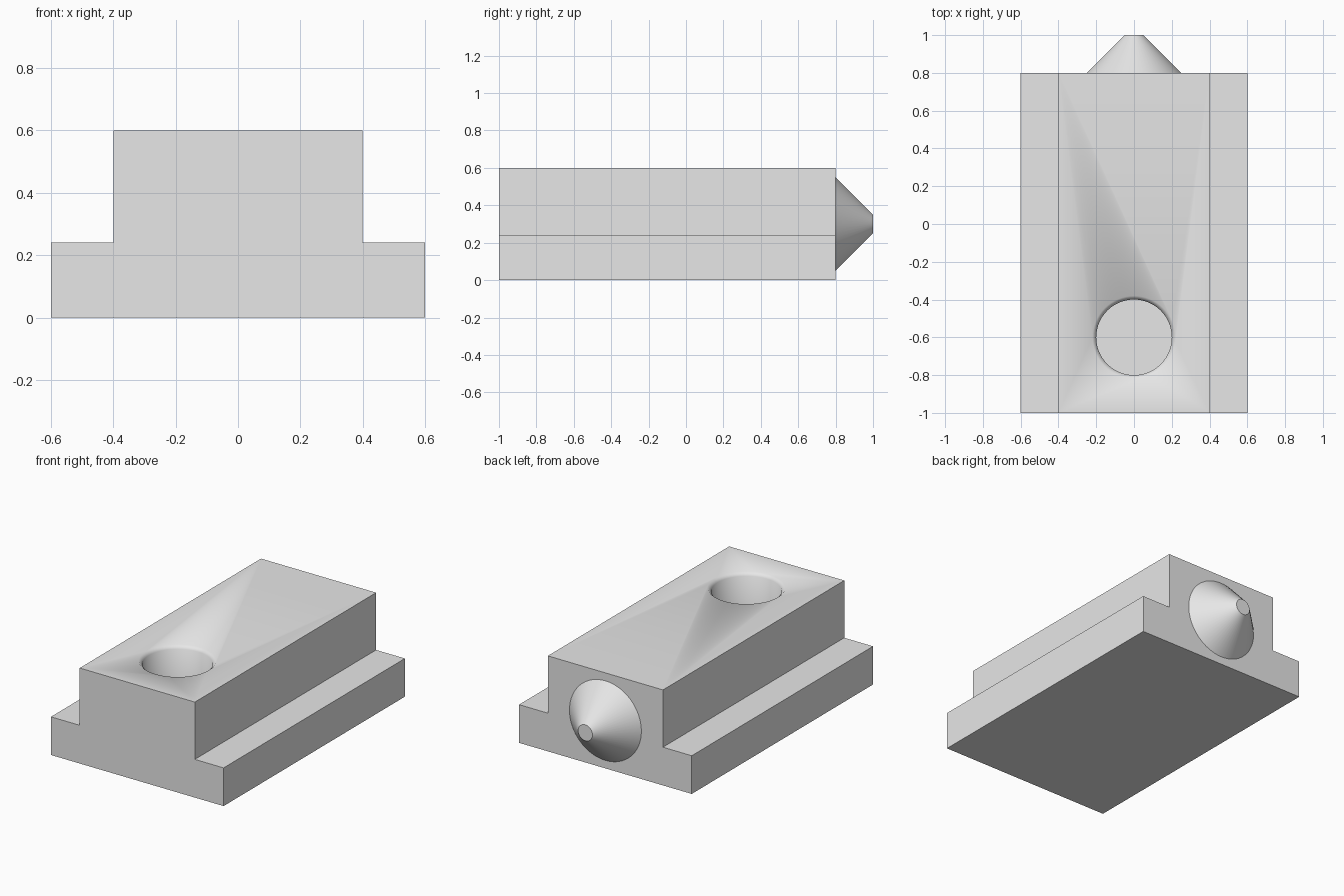
import bpy
import bmesh
import math
from mathutils import Matrix, Vector

default_cube = bpy.data.objects.get("Cube")
if default_cube:
    bpy.data.objects.remove(default_cube, do_unlink=True)

SIDES = 64

grey = bpy.data.materials.new("light_grey")
grey.use_nodes = True
grey.diffuse_color = (0.8, 0.8, 0.8, 1)
grey.node_tree.nodes["Principled BSDF"].inputs["Base Color"].default_value = grey.diffuse_color


def make_object(name, bm):
    bmesh.ops.recalc_face_normals(bm, faces=bm.faces[:])
    mesh = bpy.data.meshes.new(name)
    bm.to_mesh(mesh)
    bm.free()
    mesh.materials.append(grey)
    obj = bpy.data.objects.new(name, mesh)
    bpy.context.collection.objects.link(obj)
    return obj


def add_cone(bm, r1, r2, depth, centre, rotation=Matrix()):
    bmesh.ops.create_cone(bm, cap_ends=True, segments=SIDES, radius1=r1, radius2=r2,
                          depth=depth, matrix=Matrix.Translation(centre) @ rotation)


def smooth(obj):
    bpy.ops.object.select_all(action="DESELECT")
    obj.select_set(True)
    bpy.context.view_layer.objects.active = obj
    bpy.ops.object.shade_smooth_by_angle(angle=math.radians(50))


# Stepped body: mirrored profile extruded front to back
half = [(0.6, 0), (0.6, 0.24), (0.4, 0.24), (0.4, 0.6)]
outline = half + [(-x, z) for x, z in reversed(half)]
bm = bmesh.new()
profile = bm.faces.new([bm.verts.new((x, -1, z)) for x, z in outline])
extruded = bmesh.ops.extrude_face_region(bm, geom=[profile])["geom"]
bmesh.ops.translate(bm, vec=Vector((0, 1.8, 0)),
                    verts=[v for v in extruded if isinstance(v, bmesh.types.BMVert)])
body = make_object("stepped_body", bm)

# Blind hole cutter with a chamfered rim, as one revolved outline
bm = bmesh.new()
outline = [(0, 0.2), (0.2, 0.2), (0.2, 0.58), (0.24, 0.62), (0, 0.62)]
points = [bm.verts.new((r, -0.6, z)) for r, z in outline]
edges = [bm.edges.new(pair) for pair in zip(points, points[1:])]
bmesh.ops.spin(bm, geom=points + edges, cent=(0, -0.6, 0), axis=(0, 0, 1),
               angle=math.tau, steps=SIDES)
bmesh.ops.remove_doubles(bm, verts=bm.verts[:], dist=0.0001)
cutter = make_object("hole_cutter", bm)
cutter.hide_render = True

# Cut the hole and drop the cutter
cut = body.modifiers.new("hole", "BOOLEAN")
cut.operation = "DIFFERENCE"
cut.solver = "EXACT"
cut.object = cutter
bpy.context.view_layer.objects.active = body
bpy.ops.object.modifier_apply(modifier=cut.name)
bpy.data.objects.remove(cutter, do_unlink=True)
smooth(body)

# Truncated cone on the back face
bm = bmesh.new()
add_cone(bm, 0.25, 0.05, 0.2, (0, 0.9, 0.3), Matrix.Rotation(-math.pi / 2, 4, "X"))
# Tip cap stays crisp because its edge is just under the smoothing limit otherwise
for edge in bm.edges:
    if len({round(f.normal.y, 2) for f in edge.link_faces}) > 1:
        edge.smooth = False
cone = make_object("back_cone", bm)
bpy.ops.object.select_all(action="DESELECT")
cone.select_set(True)
bpy.context.view_layer.objects.active = cone
bpy.ops.object.shade_smooth_by_angle(angle=math.radians(30))
